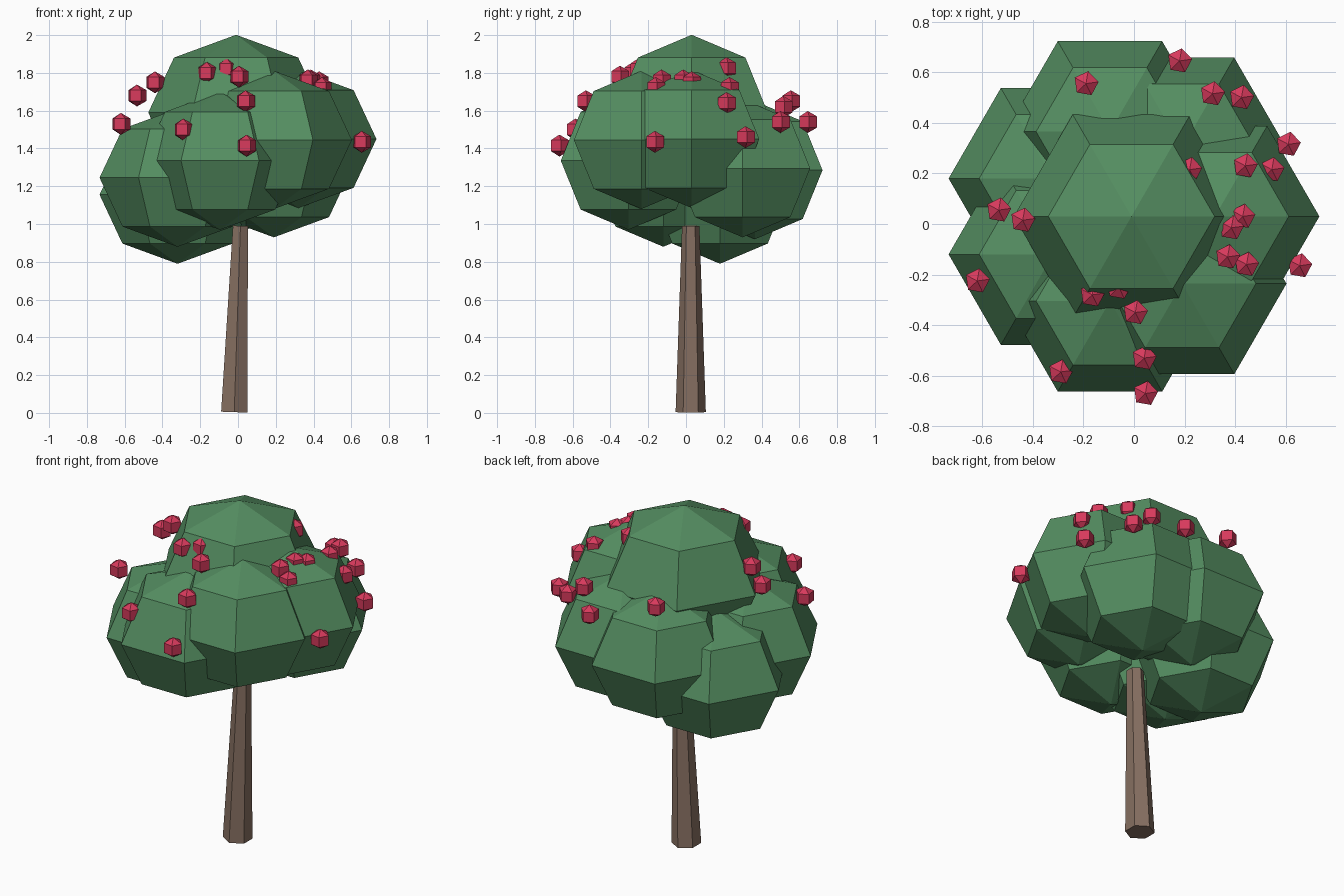
import bpy, bmesh
from math import sin, cos, pi, radians
from mathutils import Matrix, Vector

cube = bpy.data.objects.get("Cube")
if cube:
    bpy.data.objects.remove(cube, do_unlink=True)


def material(name, rgb):
    m = bpy.data.materials.new(name)
    m.use_nodes = True
    m.diffuse_color = (*rgb, 1)
    bsdf = m.node_tree.nodes["Principled BSDF"]
    bsdf.inputs["Base Color"].default_value = (*rgb, 1)
    bsdf.inputs["Roughness"].default_value = 0.9
    return m


leaf_green = material("leaf green", (0.09, 0.27, 0.12))
bark_brown = material("bark brown", (0.24, 0.16, 0.12))
fruit_red = material("fruit red", (0.68, 0.042, 0.107))


def lathe(name, rings, sides, mat, turn=0.0):
    """Flat-shaded solid from (radius, height) rings; zero radius makes a tip."""
    bm = bmesh.new()
    loops = []
    for r, z in rings:
        count = sides if r > 1e-5 else 1
        loops.append([bm.verts.new((r * cos(turn + 2 * pi * i / sides),
                                    r * sin(turn + 2 * pi * i / sides), z))
                      for i in range(count)])
    for a, b in zip(loops, loops[1:]):
        for i in range(sides):
            j = (i + 1) % sides
            if len(a) == 1:
                bm.faces.new((a[0], b[j], b[i]))
            elif len(b) == 1:
                bm.faces.new((a[i], a[j], b[0]))
            else:
                bm.faces.new((a[i], a[j], b[j], b[i]))
    for end in (loops[0], loops[-1]):
        if len(end) > 1:
            bm.faces.new(end)
    bmesh.ops.recalc_face_normals(bm, faces=bm.faces[:])
    mesh = bpy.data.meshes.new(name)
    bm.to_mesh(mesh)
    bm.free()
    mesh.materials.append(mat)
    obj = bpy.data.objects.new(name, mesh)
    bpy.context.collection.objects.link(obj)
    return obj


def ball(name, place, radius, squash, sides, steps, mat, turn=0.0):
    rings = []
    for k in range(steps + 1):
        a = pi * k / steps
        rings.append((radius * sin(a), -radius * squash * cos(a)))
    obj = lathe(name, rings, sides, mat, turn)
    obj.location = place
    return obj


# Leaning, tapered trunk
base, top = Vector((-0.02, 0.025, 0.004)), Vector((0.013, 0.025, 0.99))
axis = top - base
trunk = lathe("trunk", [(0.08, 0), (0.046, axis.length)], 6, bark_brown, pi / 2)
tilt = Vector((0, 0, 1)).rotation_difference(axis).to_matrix().to_4x4()
trunk.matrix_world = Matrix.Translation(base) @ tilt

# Crown: one large clump on top, a ring of smaller clumps around it
ball("crown_top", (-0.01, 0.03, 1.59), 0.465, 0.885, 6, 4, leaf_green)
clumps = {
    "front": (-0.095, -0.305, 1.335),
    "front_left": (0.19, -0.236, 1.445),
    "left": (0.32, 0.03, 1.45),
    "back_left": (0.19, 0.3, 1.295),
    "back": (-0.095, 0.365, 1.285),
    "back_right": (-0.32, 0.18, 1.155),
    "front_right": (-0.32, -0.12, 1.245),
}
for side, place in clumps.items():
    ball("crown_" + side, place, 0.413, 0.885, 6, 4, leaf_green)

# Small fruits over the crown
fruits = [
    (0.18, 0.645, 1.54), (-0.19, 0.555, 1.65), (0.31, 0.515, 1.62),
    (0.425, 0.5, 1.54), (0.61, 0.315, 1.46), (0.44, 0.23, 1.72),
    (0.545, 0.215, 1.64), (0.22, 0.215, 1.825), (0.43, 0.03, 1.75),
    (0.385, -0.015, 1.76), (0.37, -0.13, 1.76), (0.445, -0.16, 1.72),
    (0.655, -0.165, 1.435), (-0.535, 0.055, 1.68), (-0.44, 0.015, 1.75),
    (-0.62, -0.225, 1.53), (-0.165, -0.28, 1.8), (-0.06, -0.25, 1.82),
    (0.005, -0.35, 1.78), (0.04, -0.53, 1.65), (0.045, -0.67, 1.415),
    (-0.29, -0.585, 1.5), (0.27, 0.07, 1.79),
]
for n, place in enumerate(fruits, 1):
    ball(f"fruit_{n}", place, 0.058, 1, 5, 3, fruit_red, radians(8))
